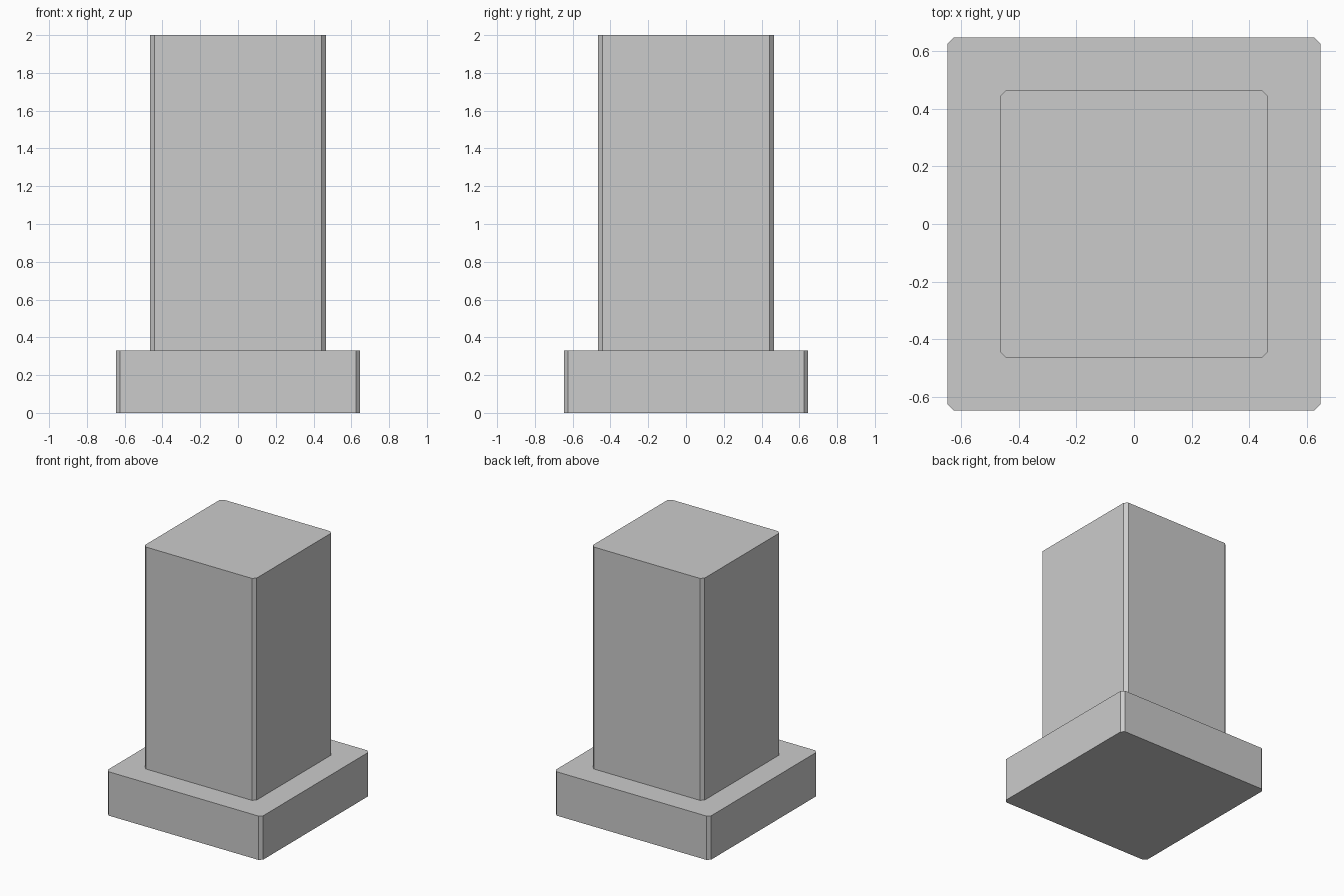
import bpy
import bmesh

if "Cube" in bpy.data.objects:
    bpy.data.objects.remove(bpy.data.objects["Cube"])

CHAMFER = 0.023


def chamfered_block(name, half, z0, z1):
    """Square block with its four upright edges cut at 45 degrees."""
    bm = bmesh.new()
    bmesh.ops.create_cube(bm, size=1)
    for v in bm.verts:
        v.co.x *= 2 * half
        v.co.y *= 2 * half
        v.co.z = z1 if v.co.z > 0 else z0
    upright = [e for e in bm.edges if abs(e.verts[0].co.z - e.verts[1].co.z) > 1e-4]
    bmesh.ops.bevel(bm, geom=upright, offset=CHAMFER, offset_type='OFFSET',
                    segments=1, profile=0.5, affect='EDGES')
    mesh = bpy.data.meshes.new(name)
    bm.to_mesh(mesh)
    bm.free()
    obj = bpy.data.objects.new(name, mesh)
    bpy.context.collection.objects.link(obj)
    return obj


# Wide foot
chamfered_block("plinth_base", 0.647, 0.0, 0.33)
# Tall shaft standing on the foot
chamfered_block("pillar_shaft", 0.465, 0.33, 2.0)
